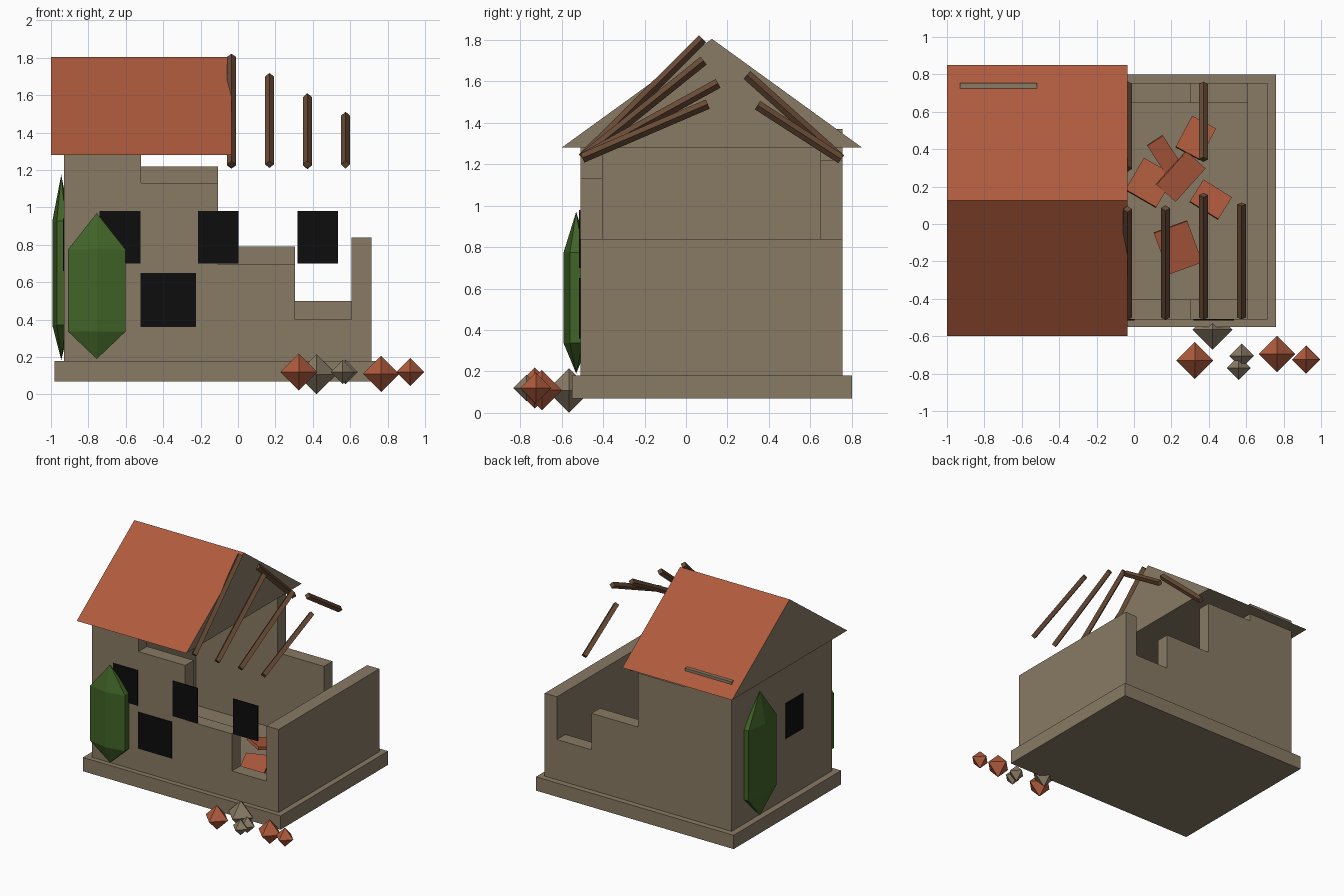
import bpy, bmesh
from math import radians
from mathutils import Vector, Matrix

cube = bpy.data.objects.get("Cube")
if cube:
    bpy.data.objects.remove(cube, do_unlink=True)


def material(name, rgb):
    m = bpy.data.materials.new(name)
    m.use_nodes = True
    m.diffuse_color = (*rgb, 1)
    m.node_tree.nodes["Principled BSDF"].inputs["Base Color"].default_value = (*rgb, 1)
    return m


STONE = material("weathered_stone", (0.25, 0.195, 0.13))
BRICK = material("terracotta", (0.43, 0.105, 0.047))
WOOD = material("old_wood", (0.145, 0.072, 0.038))
LEAF = material("ivy_green", (0.052, 0.125, 0.02))
BLACK = material("dark_opening", (0.004, 0.004, 0.004))


def finish(name, bm, *mats):
    bmesh.ops.recalc_face_normals(bm, faces=bm.faces)
    mesh = bpy.data.meshes.new(name)
    bm.to_mesh(mesh)
    bm.free()
    for m in mats:
        mesh.materials.append(m)
    ob = bpy.data.objects.new(name, mesh)
    bpy.context.scene.collection.objects.link(ob)
    return ob


def box(name, x, y, z, mat):
    """Box spanning the given (low, high) ranges."""
    bm = bmesh.new()
    bmesh.ops.create_cube(bm, size=1)
    for v in bm.verts:
        v.co = [r[0] if c < 0 else r[1] for c, r in zip(v.co, (x, y, z))]
    return finish(name, bm, mat)


# Plinth
box("plinth", (-0.98, 0.76), (-0.55, 0.8), (0.07, 0.18), STONE)

# Broken front and back walls: four stepped columns each
LEFT, RIGHT, FRONT, BACK, THICK = -0.93, 0.715, -0.51, 0.755, 0.107
step = (RIGHT - LEFT) / 4
for side, y0, tops in (("front", FRONT, (1.28, 1.13, 0.695, 0.4)),
                       ("back", BACK - THICK, (1.37, 1.22, 0.79, 0.5))):
    for i, top in enumerate(tops):
        x0 = LEFT + i * step
        box(f"{side}_wall_{i + 1}", (x0, x0 + step), (y0, y0 + THICK), (0.18, top), STONE)

# Side walls
box("left_wall", (LEFT, LEFT + THICK), (FRONT + THICK, BACK - THICK), (0.18, 1.28), STONE)
box("right_wall", (RIGHT - THICK, RIGHT), (FRONT, BACK), (0.18, 0.84), STONE)

# Roof: solid prism, tiled slopes and stone gables
bm = bmesh.new()
gable = bm.faces.new([bm.verts.new(p) for p in
                      ((-1, -0.6, 1.28), (-1, 0.85, 1.28), (-1, 0.125, 1.805))])
ext = bmesh.ops.extrude_face_region(bm, geom=[gable], use_keep_orig=True)
bmesh.ops.translate(bm, vec=(0.965, 0, 0),
                    verts=[g for g in ext["geom"] if isinstance(g, bmesh.types.BMVert)])
bmesh.ops.recalc_face_normals(bm, faces=bm.faces)
for f in bm.faces:
    f.material_index = 1 if f.normal.z > 0.3 else 0
finish("roof", bm, STONE, BRICK)

# Windows and door as thin plates
for i, x in enumerate((-0.74, -0.215, 0.317)):
    box(f"front_window_{i + 1}", (x, x + 0.218), (-0.516, -0.508), (0.7, 0.98), BLACK)
box("door", (-0.52, -0.225), (-0.516, -0.508), (0.36, 0.65), BLACK)
box("side_window", (-0.936, -0.928), (-0.14, 0.08), (0.66, 0.94), BLACK)


# Exposed rafters: square bars set on edge
def rafter(name, x, start, end):
    a, b = Vector((x, *start)), Vector((x, *end))
    bm = bmesh.new()
    bmesh.ops.create_cone(bm, cap_ends=True, segments=4, radius1=0.024, radius2=0.024,
                          depth=(b - a).length)
    # rotate about x only, so an edge always faces outward
    d = (b - a).normalized()
    rot = Vector((0, 0, 1)).rotation_difference(d).to_matrix().to_4x4()
    bmesh.ops.transform(bm, verts=bm.verts, matrix=Matrix.Translation((a + b) / 2) @ rot)
    finish(name, bm, WOOD)


for i, (x, y, z) in enumerate(((-0.035, 0.08, 1.805), (0.168, 0.085, 1.7),
                               (0.371, 0.155, 1.59), (0.575, 0.105, 1.49))):
    rafter(f"front_rafter_{i + 1}", x, (-0.5, 1.23), (y, z))
for i, (x, y, z) in enumerate(((-0.035, 0.295, 1.63), (0.371, 0.345, 1.485))):
    rafter(f"back_rafter_{i + 1}", x, (0.748, 1.225), (y, z))


# Fallen roof tiles inside the house
tiles = ((0.085, 0.22, 0.19, 0.2, -30), (0.165, 0.365, 0.1, 0.2, 33),
         (0.33, 0.46, 0.145, 0.19, -28), (0.25, 0.255, 0.24, 0.14, 48),
         (0.41, 0.13, 0.18, 0.14, -32), (0.235, -0.125, 0.19, 0.24, 20))
for i, (x, y, w, d, turn) in enumerate(tiles):
    bm = bmesh.new()
    bmesh.ops.create_cube(bm, size=1)
    tilt = 12 if i % 2 else -12
    bmesh.ops.transform(bm, verts=bm.verts, matrix=(
        Matrix.Translation((x, y, 0.28)) @ Matrix.Rotation(radians(turn), 4, "Z")
        @ Matrix.Rotation(radians(tilt), 4, "X") @ Matrix.Diagonal((w, d, 0.025, 1))))
    finish(f"fallen_tile_{i + 1}", bm, BRICK)

# Rubble in front of the house
rubble = ((0.325, -0.73, 0.12, 0.098, BRICK), (0.42, -0.565, 0.108, 0.107, STONE),
          (0.575, -0.705, 0.12, 0.066, STONE), (0.56, -0.77, 0.12, 0.064, STONE),
          (0.765, -0.695, 0.11, 0.097, BRICK), (0.92, -0.725, 0.12, 0.075, BRICK))
for i, (x, y, z, r, mat) in enumerate(rubble):
    bm = bmesh.new()
    bmesh.ops.create_uvsphere(bm, u_segments=4, v_segments=2, radius=r,
                              matrix=Matrix.Translation((x, y, z)))
    finish(f"rubble_{i + 1}", bm, mat)


# Ivy clumps: flattened six-sided blobs clinging to the walls
def ivy(name, centre, size, turn):
    bm = bmesh.new()
    bmesh.ops.create_uvsphere(bm, u_segments=6, v_segments=3, radius=1)
    for v in bm.verts:
        if -0.9 < v.co.z < 0:
            v.co.z *= 1.25
    bmesh.ops.transform(bm, verts=bm.verts, matrix=(
        Matrix.Translation(centre) @ Matrix.Rotation(radians(turn), 4, "Z")
        @ Matrix.Diagonal((*size, 1))))
    finish(name, bm, LEAF)


ivy("front_ivy", (-0.755, -0.53, 0.58), (0.205, 0.07, 0.39), 0)
ivy("side_ivy", (-0.945, 0.42, 0.68), (0.235, 0.055, 0.495), 90)
